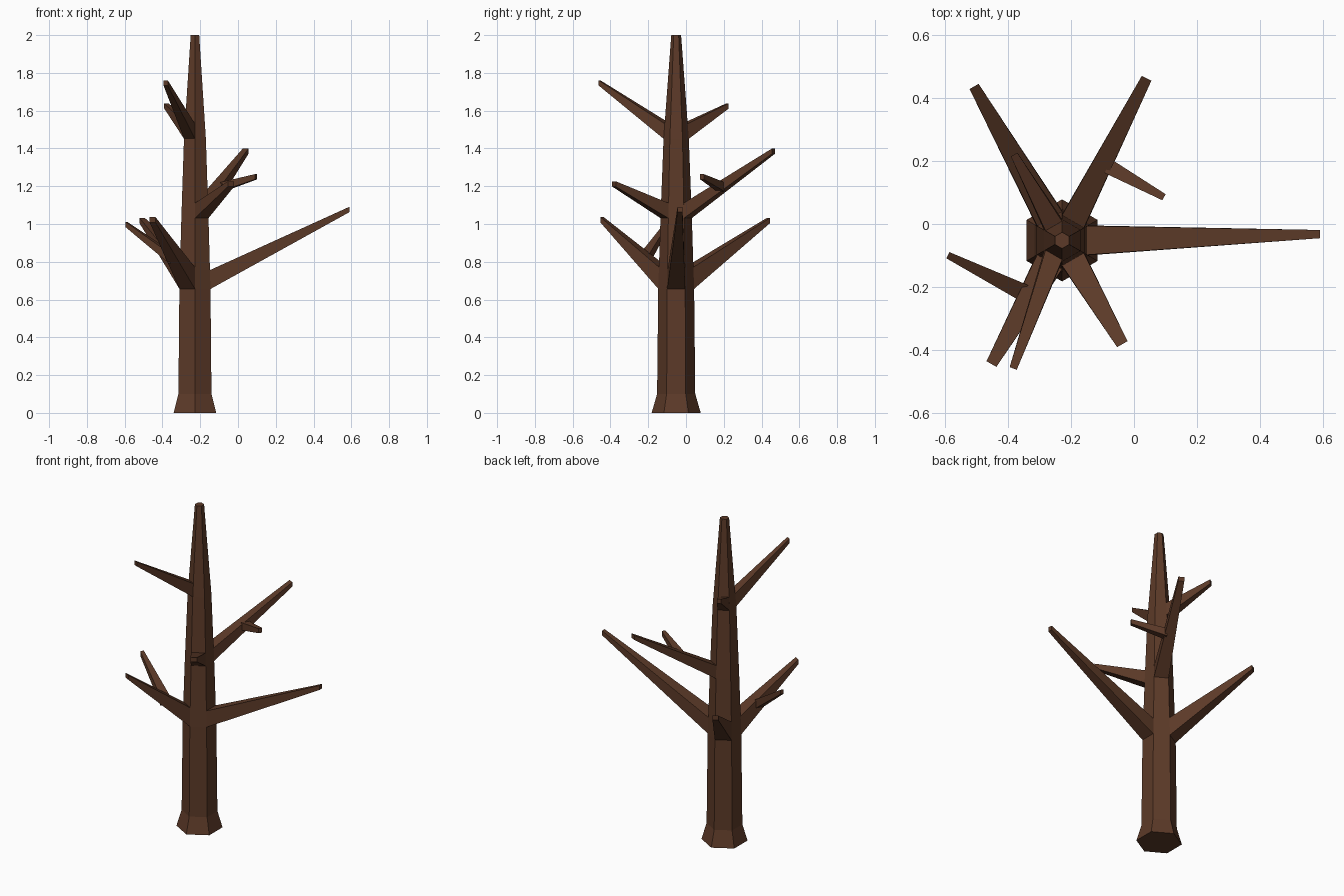
import bpy
import bmesh
from math import radians, cos, sin, pi
from mathutils import Vector

cube = bpy.data.objects.get("Cube")
if cube:
    bpy.data.objects.remove(cube, do_unlink=True)

bark = bpy.data.materials.new("dark brown bark")
bark.use_nodes = True
BROWN = (0.107, 0.042, 0.021, 1)
bark.diffuse_color = BROWN
bark.node_tree.nodes["Principled BSDF"].inputs["Base Color"].default_value = BROWN

AXIS = Vector((-0.228, -0.052, 0))
# Trunk profile: height, corner radius
PROFILE = [(0, 0.13), (0.1, 0.101), (0.655, 0.095), (1.03, 0.083),
           (1.45, 0.067), (2, 0.026)]


def add_object(name, bm):
    bmesh.ops.recalc_face_normals(bm, faces=bm.faces)
    mesh = bpy.data.meshes.new(name)
    bm.to_mesh(mesh)
    bm.free()
    mesh.materials.append(bark)
    obj = bpy.data.objects.new(name, mesh)
    bpy.context.collection.objects.link(obj)
    return obj


def loft(name, rings, cap_start=True):
    """Skin a list of rings and cap the ends."""
    bm = bmesh.new()
    loops = [[bm.verts.new(p) for p in ring] for ring in rings]
    n = len(loops[0])
    for low, high in zip(loops, loops[1:]):
        for i in range(n):
            j = (i + 1) % n
            bm.faces.new((low[i], low[j], high[j], high[i]))
    bm.faces.new(loops[-1])
    if cap_start:
        bm.faces.new(loops[0][::-1])
    return add_object(name, bm)


def radius_at(z):
    for (z0, r0), (z1, r1) in zip(PROFILE, PROFILE[1:]):
        if z <= z1:
            return r0 + (r1 - r0) * (z - z0) / (z1 - z0)
    return PROFILE[-1][1]


def upright_quad(centre, facing, width, height):
    """Vertical rectangle turned towards a horizontal direction."""
    side = Vector((-facing.y, facing.x, 0)).normalized() * width / 2
    up = Vector((0, 0, height / 2))
    return [centre + side + up, centre - side + up,
            centre - side - up, centre + side - up]


# Six-sided trunk with a flared foot
loft("trunk", [[AXIS + Vector((r * cos(pi / 6 + k * pi / 3),
                               r * sin(pi / 6 + k * pi / 3), z))
                for k in range(6)] for z, r in PROFILE])


# Branches grow out of whole trunk faces and taper to a small square end
def branch(name, angle, z_low, z_high, tip, tip_size):
    facing = Vector((cos(radians(angle)), sin(radians(angle)), 0))
    tip = Vector(tip)
    root = []
    for z in (z_high, z_low):
        r = radius_at(z)
        centre = AXIS + facing * (r * cos(pi / 6) - 0.002) + Vector((0, 0, z))
        pair = upright_quad(centre, facing, r, 0)[:2]
        root += pair if z == z_high else pair[::-1]
    end = upright_quad(tip, tip - AXIS, tip_size, 0.028)
    loft(name, [root, end], cap_start=False)


branch("low_left_branch", 0, 0.655, 0.755, (0.59, -0.032, 1.077), 0.026)
branch("low_back_branch", 120, 0.655, 0.77, (-0.507, 0.436, 1.018), 0.033)
branch("low_front_branch", 240, 0.655, 0.77, (-0.452, -0.444, 1.022), 0.036)
branch("middle_back_branch", 60, 1.03, 1.11, (0.04, 0.462, 1.385), 0.034)
branch("middle_front_branch", 300, 1.03, 1.11, (-0.037, -0.381, 1.212), 0.038)
branch("high_back_branch", 120, 1.45, 1.53, (-0.38, 0.22, 1.625), 0.024)
branch("high_front_branch", 240, 1.45, 1.53, (-0.383, -0.458, 1.747), 0.024)


# Twigs fork from the sides of two branches
def twig(name, start, tip, root_size):
    start, tip = Vector(start), Vector(tip)
    facing = tip - start
    loft(name, [upright_quad(start, facing, root_size, root_size),
                upright_quad(tip, facing, 0.022, 0.028)], cap_start=False)


twig("middle_back_twig", (-0.082, 0.183, 1.197), (0.095, 0.085, 1.25), 0.048)
twig("low_front_twig", (-0.348, -0.219, 0.815), (-0.59, -0.099, 0.997), 0.056)
